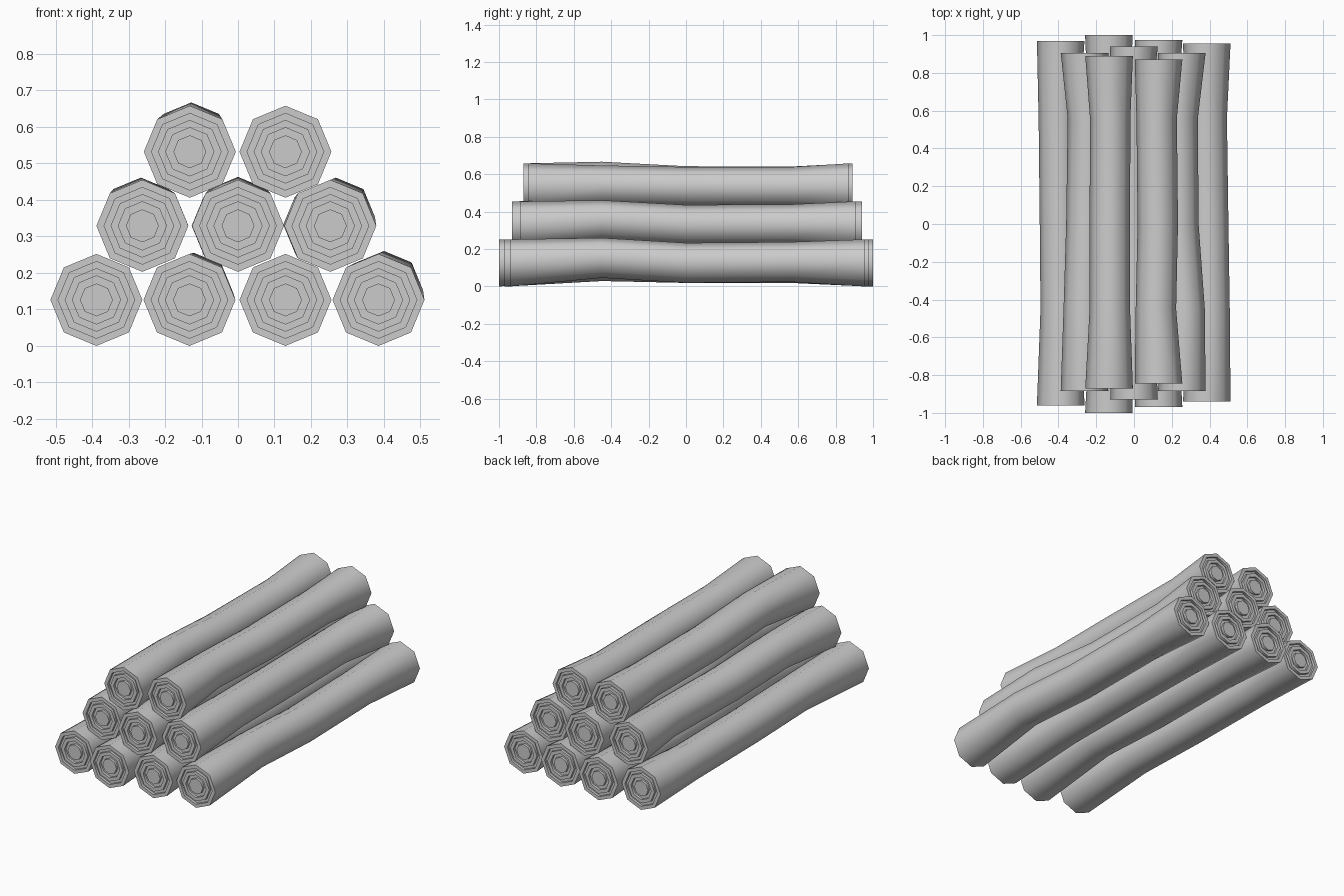
import bpy, bmesh
from math import cos, sin, pi, radians

cube = bpy.data.objects.get("Cube")
if cube:
    bpy.data.objects.remove(cube, do_unlink=True)

wood = bpy.data.materials.new("grey_wood")
wood.use_nodes = True
GREY = (0.6, 0.6, 0.6, 1)
wood.diffuse_color = GREY
wood.node_tree.nodes["Principled BSDF"].inputs["Base Color"].default_value = GREY

SIDES, RADIUS, WAIST, GROOVE = 8, 0.126, 0.107, 0.015
BENDS = (-0.45, 0.0, 0.56)


def end_steps(y, inward):
    """Growth rings of one cut end, from the centre out to the rim: (radius, y)."""
    low = y + inward * GROOVE
    return [(0.045, y), (0.045, low), (0.066, low), (0.066, y),
            (0.087, y), (0.087, low), (0.105, low), (0.105, y), (RADIUS, y)]


def make_log(name, x, z, front, back, shifts):
    """Crooked octagonal log; shifts are the (x, z) offsets at the three bends."""
    rings = [(r, y, 0, 0) for r, y in end_steps(front, 1)]
    rings += [(WAIST, y, dx, dz) for y, (dx, dz) in zip(BENDS, shifts)]
    rings += [(r, y, 0, 0) for r, y in reversed(end_steps(back, -1))]
    bm = bmesh.new()
    loops = []
    for r, y, dx, dz in rings:
        loops.append([bm.verts.new((x + dx + r * cos(2 * pi * i / SIDES), y,
                                    z + dz + r * sin(2 * pi * i / SIDES)))
                      for i in range(SIDES)])
    for a, b in zip(loops, loops[1:]):
        for i in range(SIDES):
            j = (i + 1) % SIDES
            bm.faces.new((a[i], a[j], b[j], b[i]))
    bm.faces.new(loops[0])
    bm.faces.new(loops[-1])
    bmesh.ops.recalc_face_normals(bm, faces=bm.faces)
    mesh = bpy.data.meshes.new(name)
    bm.to_mesh(mesh)
    bm.free()
    mesh.materials.append(wood)
    log = bpy.data.objects.new(name, mesh)
    bpy.context.collection.objects.link(log)
    bpy.ops.object.select_all(action='DESELECT')
    log.select_set(True)
    bpy.context.view_layer.objects.active = log
    bpy.ops.object.shade_smooth_by_angle(angle=radians(60))


# Bottom row
Z = 0.126
make_log("bottom_log_right", -0.388, Z, -0.96, 0.97, ((0, .01), (-.004, 0), (-.01, 0)))
make_log("bottom_log_mid_right", -0.133, Z, -1.0, 1.0, ((.012, .022), (.01, 0), (0, .005)))
make_log("bottom_log_mid_left", 0.13, Z, -0.97, 0.975, ((-.008, .01), (0, 0), (-.01, 0)))
make_log("bottom_log_left", 0.385, Z, -0.94, 0.955, ((.015, .027), (.008, 0), (0, .005)))

# Middle row
Z = 0.329
make_log("middle_log_right", -0.262, Z, -0.885, 0.905, ((-.004, .025), (.01, 0), (.018, .003)))
make_log("middle_log_centre", 0, Z, -0.93, 0.94, ((0, .027), (-.018, -.004), (-.02, 0)))
make_log("middle_log_left", 0.253, Z, -0.885, 0.905, ((.015, .025), (-.018, 0), (-.022, .003)))

# Top row
Z = 0.532
make_log("top_log_right", -0.132, Z, -0.87, 0.89, ((.004, .028), (.004, .004), (.006, .002)))
make_log("top_log_left", 0.13, Z, -0.845, 0.87, ((-.014, .008), (-.004, 0), (-.01, 0)))
